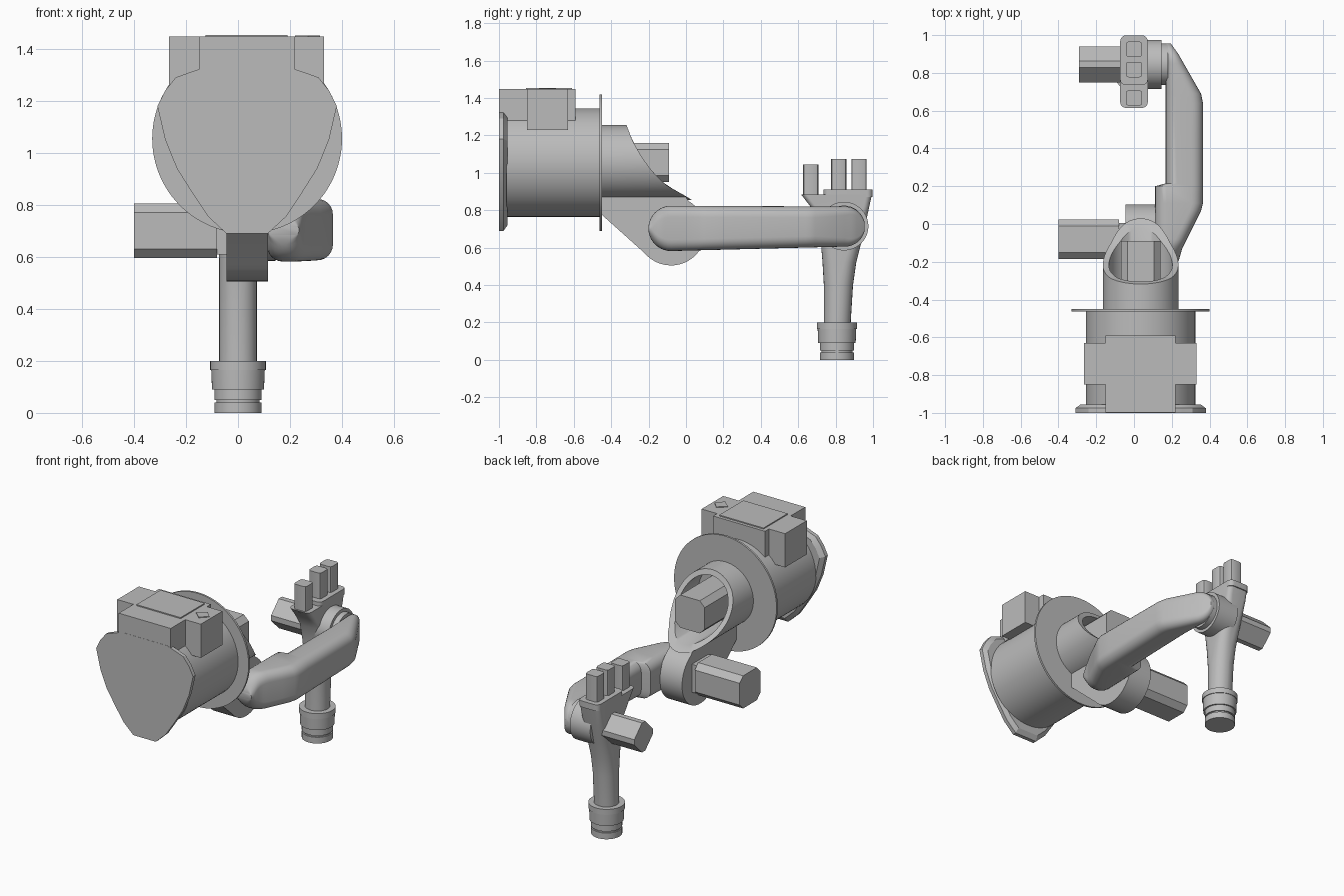
import bpy, bmesh, math
from mathutils import Vector

cube = bpy.data.objects.get("Cube")
if cube:
    bpy.data.objects.remove(cube)

grey = bpy.data.materials.new("plain grey")
grey.use_nodes = True
COLOUR = (0.5, 0.5, 0.5, 1)
grey.diffuse_color = COLOUR
grey.node_tree.nodes["Principled BSDF"].inputs["Base Color"].default_value = COLOUR


def loft(name, rings, bevel=0, angle=35):
    """Skin a solid through a list of equal-length rings of points."""
    bm = bmesh.new()
    loops = [[bm.verts.new(p) for p in ring] for ring in rings]
    n = len(loops[0])
    for a, b in zip(loops, loops[1:]):
        for i in range(n):
            bm.faces.new((a[i], a[(i + 1) % n], b[(i + 1) % n], b[i]))
    bm.faces.new(loops[0])
    bm.faces.new(loops[-1])
    bmesh.ops.recalc_face_normals(bm, faces=bm.faces)
    mesh = bpy.data.meshes.new(name)
    bm.to_mesh(mesh)
    bm.free()
    mesh.materials.append(grey)
    ob = bpy.data.objects.new(name, mesh)
    bpy.context.collection.objects.link(ob)
    bpy.ops.object.select_all(action="DESELECT")
    ob.select_set(True)
    bpy.context.view_layer.objects.active = ob
    if bevel:
        mod = ob.modifiers.new("soft edges", "BEVEL")
        mod.width, mod.segments = bevel, 2
    bpy.ops.object.shade_smooth_by_angle(angle=math.radians(angle))
    return ob


def place(axis, u, v, w):
    """Map section coordinates (u, v) at depth w onto an axis."""
    return {"X": (w, u, v), "Y": (u, w, v), "Z": (u, v, w)}[axis]


def lathe(name, axis, centre, profile, n=64):
    """Turn (depth, radius) pairs about an axis."""
    return loft(name, [[place(axis, centre[0] + r * math.cos(t), centre[1] + r * math.sin(t), w)
                        for t in (math.tau * i / n for i in range(n))] for w, r in profile])


def prism(name, axis, outline, w0, w1, bevel=0):
    return loft(name, [[place(axis, u, v, w) for u, v in outline] for w in (w0, w1)], bevel)


def box(name, x, y, z, bevel=0):
    outline = [(x[0], y[0]), (x[1], y[0]), (x[1], y[1]), (x[0], y[1])]
    return prism(name, "Z", outline, z[0], z[1], bevel)


def rounded(u0, u1, v0, v1, r, k=6):
    """Rounded rectangle outline."""
    r = min(r, (u1 - u0) / 2 - 0.001, (v1 - v0) / 2 - 0.001)
    pts = []
    for q, (u, v) in enumerate(((u1 - r, v1 - r), (u0 + r, v1 - r), (u0 + r, v0 + r), (u1 - r, v0 + r))):
        for i in range(k + 1):
            t = math.pi / 2 * (q + i / k)
            pts.append((u + r * math.cos(t), v + r * math.sin(t)))
    return pts


def motor(name, axis, centre, half, cut, w0, w1, turn=0):
    """Square motor can with chamfered corners."""
    pts = []
    for q in range(4):
        for p in ((half, half - cut), (half - cut, half)):
            c, s = math.cos(turn + q * math.pi / 2), math.sin(turn + q * math.pi / 2)
            pts.append((centre[0] + p[0] * c - p[1] * s, centre[1] + p[0] * s + p[1] * c))
    return prism(name, axis, pts, w0, w1)


def lerp(table, t):
    """Piecewise linear lookup in (key, value) pairs."""
    for (a, va), (b, vb) in zip(table, table[1:]):
        if t <= b:
            return va + (vb - va) * max(0, t - a) / (b - a)
    return table[-1][1]


BX, BZ = 0.035, 1.055    # base axis

# Base: mounting plate, drum and flange
half_plate = [(0.08, 0.69), (0.15, 0.755), (0.21, 0.845), (0.27, 0.94), (0.315, 1.05),
              (0.345, 1.18), (0.315, 1.24), (0.275, 1.29), (0.22, 1.31), (0.16, 1.33)]
plate = half_plate + [(-u, v) for u, v in reversed(half_plate)]
loft("base_plate", [[(BX + u * s, w, BZ + (v - BZ) * s) for u, v in plate]
                    for w, s in ((-1, 1), (-0.975, 1), (-0.955, 0.92))], angle=20)
lathe("base_drum", "Y", (BX, BZ), [(-0.96, 0.29), (-0.46, 0.29)])
lathe("turning_flange", "Y", (BX, BZ), [(-0.463, 0.365), (-0.45, 0.365)], 96)

# Connection box on the drum
box("connection_box", (-0.15, 0.22), (-0.999, -0.59), (1.28, 1.447))
box("side_boxes", (-0.265, 0.33), (-0.85, -0.63), (1.23, 1.447))
box("box_cover", (-0.125, 0.19), (-0.855, -0.61), (1.44, 1.454))
prism("box_socket", "Z", [(0.22, -0.74), (0.27, -0.785), (0.315, -0.74), (0.27, -0.695)], 1.44, 1.452)

# Shoulder: hollow sleeve with a scooped end
scoop = [(0.855, 0.03), (0.875, 0.0), (0.93, -0.1), (0.97, -0.145), (1.02, -0.19),
         (1.09, -0.24), (1.17, -0.285), (1.255, -0.318)]
turns = [math.tau * i / 64 for i in range(64)]


def sleeve_ring(r, depth=None):
    ring = []
    for t in turns:
        z = BZ + r * math.sin(t)
        y = lerp(scoop, z) if depth is None else depth
        ring.append((BX + r * math.cos(t), y, z))
    return ring


loft("shoulder_sleeve", [sleeve_ring(0.2, -0.455), sleeve_ring(0.2), sleeve_ring(0.168),
                         sleeve_ring(0.168, -0.42)])
motor("shoulder_motor", "Y", (BX, BZ), 0.105, 0.035, -0.43, -0.09)

# Shoulder joint slab
JY, JZ = -0.08, 0.69
knuckle = [(JY + 0.185 * math.cos(math.radians(a)), JZ + 0.185 * math.sin(math.radians(a)))
           for a in range(60, -141, -8)]
prism("shoulder_slab", "X", [(-0.455, 0.87), (0.0, 0.87)] + knuckle + [(-0.455, 0.78)], -0.045, 0.115)
box("elbow_motor_flange", (-0.085, -0.04), (JY - 0.085, JY + 0.085), (0.61, 0.79))
motor("elbow_motor", "X", (JY, 0.7), 0.105, 0.035, -0.4, -0.08)

# Link arm: rounded sections following a cranked plan, round at both ends
inner = [(-0.2, 0.112), (0.2, 0.112), (0.215, 0.168), (1, 0.168)]
outer = [(-0.2, 0.235), (-0.13, 0.255), (0.07, 0.355), (0.11, 0.365), (0.64, 0.365), (0.69, 0.355),
         (0.9, 0.235), (0.955, 0.195)]
R0, R1 = 0.121, 0.107
Y0, Y1 = -0.08, 0.85
start = [Y0 - R0 * math.cos(math.pi / 2 * i / 10) for i in range(1, 11)]
end = [Y1 + R1 * math.sin(math.pi / 2 * i / 10) for i in range(10)]
stations = start + [0, 0.07, 0.09, 0.11, 0.2, 0.215, 0.64, 0.665, 0.69] + end
rings = []
for y in stations:
    f = min(1, max(0, (y - Y0) / (Y1 - Y0)))
    r = R0 + (R1 - R0) * f
    off = min(0, y - Y0) + max(0, y - Y1)
    h = math.sqrt(max(r * r - off * off, 0.0004))
    zc = 0.703 + 0.01 * f
    rings.append([(x, y, z) for x, z in
                  rounded(lerp(inner, y), lerp(outer, y), zc - h, zc + h, 0.06)])
loft("link_arm", rings, angle=40)

# Wrist hub and motor
WY, WZ = 0.845, 0.715
lathe("wrist_hub", "X", (WY, WZ), [(0.0, 0.13), (0.145, 0.13), (0.145, 0.11), (0.18, 0.11)])
motor("wrist_motor", "X", (WY, 0.71), 0.079, 0.024, -0.29, -0.05, math.pi / 4)

# Wrist body: round neck widening into a rectangular head (z, y range, corner)
sections = [(0.19, 0.737, 0.88, 0.07), (0.4, 0.737, 0.893, 0.07), (0.52, 0.73, 0.91, 0.065),
            (0.64, 0.72, 0.94, 0.055), (0.75, 0.705, 0.965, 0.04), (0.82, 0.665, 0.98, 0.03),
            (0.885, 0.615, 0.994, 0.03)]
loft("wrist_body", [[(x, y, z) for x, y in rounded(-0.073, 0.073, a, b, r)] for z, a, b, r in sections])
prism("head_plate", "Z", rounded(-0.073, 0.073, 0.735, 0.998, 0.03), 0.87, 0.91)

# Cable plugs on the head
for i, (y, top) in enumerate(((0.667, 1.045), (0.817, 1.075), (0.925, 1.075))):
    prism(f"cable_plug_{i + 1}", "Z", rounded(-0.043, 0.043, y - 0.041, y + 0.041, 0.015, 2), 0.87, top)

# Tool flange at the tip
lathe("tool_flange", "Z", (0, 0.807),
      [(0.2, 0.107), (0.165, 0.107), (0.165, 0.103), (0.09, 0.1), (0.09, 0.091), (0.05, 0.091),
       (0.05, 0.083), (0.04, 0.083), (0.04, 0.091), (0, 0.091)])
